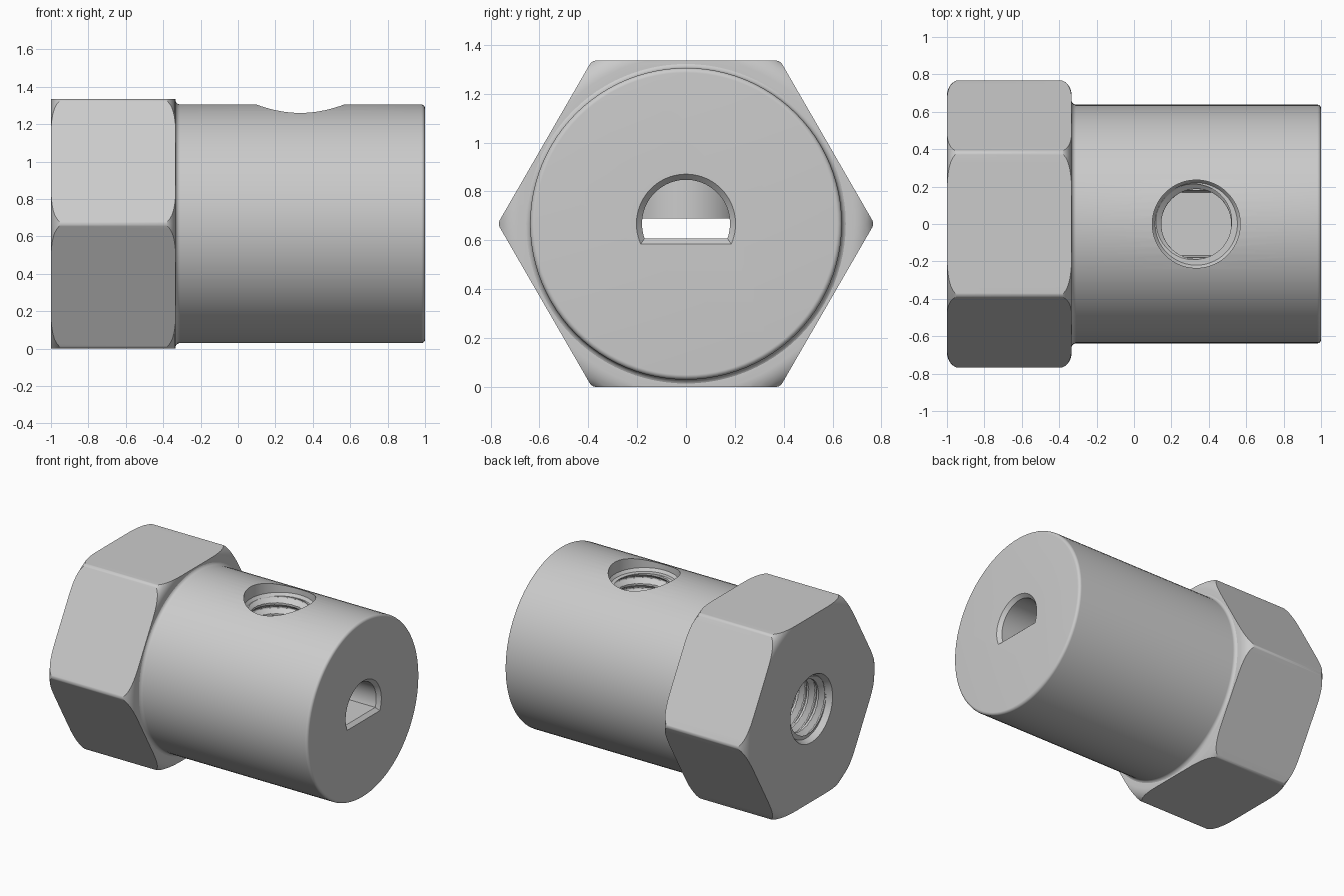
import bpy, bmesh, math
from mathutils import Matrix

if "Cube" in bpy.data.objects:
    bpy.data.objects.remove(bpy.data.objects["Cube"])

CZ = 0.6675                 # height of the main axis
SIDES = 96
TAU = math.tau
ALONG_X = Matrix.Translation((0, 0, CZ)) @ Matrix.Rotation(TAU / 4, 4, 'Y')
PITCH, MINOR, MAJOR = 0.078, 0.187, 0.22
HOLE_X = 0.333              # position of the set screw hole

steel = bpy.data.materials.new("grey steel")
steel.use_nodes = True
GREY = (0.6, 0.6, 0.6, 1)
steel.diffuse_color = GREY
steel.node_tree.nodes["Principled BSDF"].inputs["Base Color"].default_value = GREY


def loft(name, rings, matrix, closed=False):
    """Skin a list of equal point rings; cap the ends or close into a sleeve."""
    bm = bmesh.new()
    rows = [[bm.verts.new(p) for p in ring] for ring in rings]
    pairs = list(zip(rows, rows[1:]))
    if closed:
        pairs.append((rows[-1], rows[0]))
    else:
        bm.faces.new(rows[0])
        bm.faces.new(rows[-1])
    for a, b in pairs:
        n = len(a)
        for i in range(n):
            j = (i + 1) % n
            bm.faces.new((a[i], a[j], b[j], b[i]))
    bmesh.ops.recalc_face_normals(bm, faces=bm.faces)
    mesh = bpy.data.meshes.new(name)
    bm.to_mesh(mesh)
    bm.free()
    mesh.materials.append(steel)
    obj = bpy.data.objects.new(name, mesh)
    obj.matrix_world = matrix
    bpy.context.collection.objects.link(obj)
    return obj


def circle(r, z, n=SIDES, turn=0):
    return [(r * math.cos(TAU * i / n + turn), r * math.sin(TAU * i / n + turn), z)
            for i in range(n)]


def lathe(name, profile, matrix):
    return loft(name, [circle(r, z) for r, z in profile], matrix)


def arc(r, z, dr, dz, start, end, steps=8):
    """Elliptical arc in the profile plane, angles in quarter turns."""
    angles = [(start + (end - start) * i / steps) * TAU / 4 for i in range(steps + 1)]
    return [(r + dr * math.cos(a), z + dz * math.sin(a)) for a in angles]


def d_ring(r, flat, z, n=48):
    """Circle with one flat side, which ends up at the bottom."""
    a = math.acos(flat / r)
    return [(r * math.cos(a + (TAU - 2 * a) * i / n),
             r * math.sin(a + (TAU - 2 * a) * i / n), z) for i in range(n + 1)]


def thread_sleeve(name, z0, z1, matrix, n=48, per_turn=24):
    """Tube with a helical thread on the inside."""
    count = round((z1 - z0) / PITCH * per_turn)
    rings = []
    for k in range(count + 1):
        z = z0 + (z1 - z0) * k / count
        ring = []
        for i in range(n):
            phase = (z / PITCH - i / n) % 1
            ramp = min(1, max(0, 3 * abs(phase - 0.5) - 0.3))
            r = MINOR + (MAJOR - MINOR) * ramp
            ring.append((r * math.cos(TAU * i / n), r * math.sin(TAU * i / n), z))
        rings.append(ring)
    outer = MAJOR + 0.01
    rings += [circle(outer, z1, n), circle(outer, z0, n)]
    return loft(name, rings, matrix, closed=True)


def combine(target, tool, operation):
    mod = target.modifiers.new(operation.title(), 'BOOLEAN')
    mod.operation, mod.solver, mod.object = operation, 'EXACT', tool
    bpy.context.view_layer.objects.active = target
    bpy.ops.object.modifier_apply(modifier=mod.name)
    bpy.data.objects.remove(tool)


# hexagonal head: softened prism trimmed by a round-shouldered disc
hex_r = CZ / math.cos(TAU / 12)
body = loft("coupling_body", [circle(hex_r, z, 6, TAU / 4) for z in (-1, -0.333)], ALONG_X)
bevel = body.modifiers.new("Corners", 'BEVEL')
bevel.width, bevel.segments, bevel.limit_method = 0.015, 3, 'ANGLE'
bevel.angle_limit = math.radians(50)
bm = bmesh.new()
bm.from_mesh(body.data)
long_edges = [e for e in bm.edges if abs(e.verts[0].co.z - e.verts[1].co.z) > 0.5]
bmesh.ops.bevel(bm, geom=long_edges, offset=0.015, segments=3, profile=0.5, affect='EDGES')
bm.to_mesh(body.data)
bm.free()
body.modifiers.remove(bevel)
shoulder = (arc(0.685, -0.93, 0.085, 0.0702, -1, 0)
            + arc(0.685, -0.403, 0.085, 0.0702, 0, 1))
combine(body, lathe("head_trim", shoulder, ALONG_X), 'INTERSECT')

# round barrel with a root fillet and an eased end
barrel = ([(0.5, -0.6), (0.664, -0.345)] + arc(0.664, -0.309, 0.025, 0.025, -2, -2, 1)[:1]
          + arc(0.618, 0.98, 0.02, 0.02, 0, 1))
barrel[2:3] = arc(0.664, -0.309, 0.026, 0.026, -1, -2)
combine(body, lathe("barrel", barrel, ALONG_X), 'UNION')

# D-shaped shaft bore with a chamfered mouth
bore = [d_ring(0.18, 0.06, -0.4), d_ring(0.18, 0.06, 0.975),
        d_ring(0.203, 0.083, 1.0), d_ring(0.203, 0.083, 1.05)]
combine(body, loft("shaft_bore", bore, ALONG_X), 'DIFFERENCE')

# threaded bore in the head, with a countersink
screw_bore = [(0.24, -1.05), (0.24, -1.0), (MAJOR, -0.965), (MAJOR, -0.2)]
combine(body, lathe("screw_bore", screw_bore, ALONG_X), 'DIFFERENCE')

# set screw hole through the top of the barrel
UPRIGHT = Matrix.Translation((HOLE_X, 0, 0))
set_hole = [(MAJOR, 0.67), (MAJOR, 1.2), (0.235, 1.22), (0.235, 1.5)]
combine(body, lathe("set_screw_hole", set_hole, UPRIGHT), 'DIFFERENCE')

# thread inserts
parts = [body,
         thread_sleeve("head_thread", -0.96, -0.2, ALONG_X),
         thread_sleeve("set_screw_thread", 0.69, 1.2, UPRIGHT)]

for obj in parts:
    bpy.ops.object.select_all(action='DESELECT')
    obj.select_set(True)
    bpy.context.view_layer.objects.active = obj
    bpy.ops.object.shade_smooth_by_angle(angle=math.radians(25))
